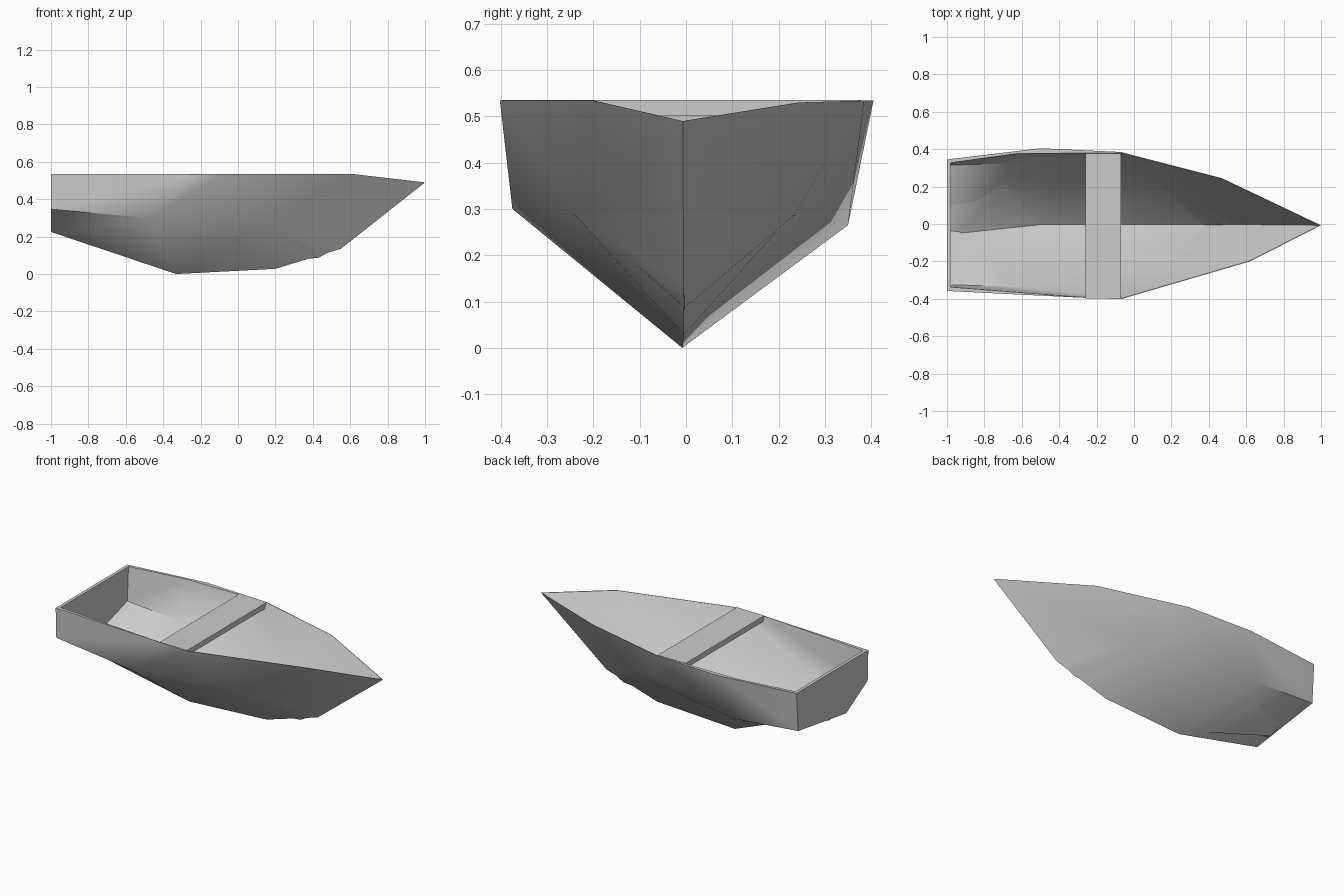
import bpy
import bmesh
import math

cube = bpy.data.objects.get("Cube")
if cube:
    bpy.data.objects.remove(cube, do_unlink=True)

grey = bpy.data.materials.new("plain grey")
grey.use_nodes = True
COLOUR = (0.6, 0.6, 0.6, 1)
grey.diffuse_color = COLOUR
grey.node_tree.nodes["Principled BSDF"].inputs["Base Color"].default_value = COLOUR

# Planks of one side, named by keel (K), chine (C), gunwale (G) and bow (B) points
PLANKS = ["K0 K1 C1", "K0 C1 C0", "C0 C1 G1 G0", "C1 G2 G1", "C1 C2 G2", "K1 C2 C1",
          "K1 K2 C2", "K2 K3 C2", "C2 G3 G2", "C2 K3 B", "C2 B G3"]
RIM = ["G0", "G1", "G2", "G3", "B"]
TOP = 0.534


def finish(bm, name):
    mesh = bpy.data.meshes.new(name)
    bm.to_mesh(mesh)
    bm.free()
    mesh.materials.append(grey)
    obj = bpy.data.objects.new(name, mesh)
    bpy.context.collection.objects.link(obj)
    bpy.ops.object.select_all(action="DESELECT")
    obj.select_set(True)
    bpy.context.view_layer.objects.active = obj
    bpy.ops.object.shade_smooth_by_angle(angle=math.radians(38))


def shell(bm, keel, left, right):
    """Half-hull planks on both sides and a transom; returns the points per side."""
    spine = {k: bm.verts.new(p) for k, p in keel.items()}
    sides = []
    for pts in (left, right):
        named = dict(spine)
        named.update({k: bm.verts.new(p) for k, p in pts.items()})
        for plank in PLANKS:
            bm.faces.new([named[k] for k in plank.split()])
        sides.append(named)
    a, b = sides
    bm.faces.new([a["G0"], a["C0"], a["K0"], b["C0"], b["G0"]])
    return sides


# Hull: outer skin, inner skin and the rim joining them
bm = bmesh.new()
outer = shell(
    bm,
    dict(K0=(-1, -0.14, 0.225), K1=(-0.33, -0.008, 0), K2=(0.2, -0.005, 0.028),
         K3=(0.55, -0.005, 0.135), B=(1, -0.007, 0.49)),
    dict(C0=(-1, 0.33, 0.295), C1=(-0.575, 0.35, 0.265), C2=(0.15, 0.228, 0.287),
         G0=(-1, 0.345, TOP), G1=(-0.5, 0.405, TOP), G2=(-0.07, 0.385, TOP),
         G3=(0.47, 0.245, 0.53)),
    dict(C0=(-1, -0.352, 0.347), C1=(-0.48, -0.375, 0.30), C2=(0.15, -0.24, 0.287),
         G0=(-1, -0.358, TOP), G1=(-0.26, -0.395, TOP), G2=(-0.07, -0.402, TOP),
         G3=(0.62, -0.2, TOP)))
inner = shell(
    bm,
    dict(K0=(-0.98, -0.004, 0.228), K1=(-0.33, -0.004, 0.02), K2=(0.43, -0.003, 0.087),
         K3=(0.58, -0.003, 0.17), B=(0.993, -0.007, 0.49)),
    dict(C0=(-0.98, 0.315, 0.325), C1=(-0.62, 0.325, 0.29), C2=(0.15, 0.232, 0.285),
         G0=(-0.98, 0.327, TOP), G1=(-0.62, 0.377, TOP), G2=(-0.07, 0.38, TOP),
         G3=(0.47, 0.243, 0.53)),
    dict(C0=(-0.98, -0.325, 0.337), C1=(-0.62, -0.335, 0.29), C2=(0.15, -0.236, 0.292),
         G0=(-0.98, -0.337, TOP), G1=(-0.26, -0.393, TOP), G2=(-0.07, -0.399, TOP),
         G3=(0.615, -0.198, TOP)))
for out, inn in zip(outer, inner):
    for p, q in zip(RIM, RIM[1:]):
        bm.faces.new([out[p], out[q], inn[q], inn[p]])
bm.faces.new([outer[0]["G0"], inner[0]["G0"], inner[1]["G0"], outer[1]["G0"]])
bmesh.ops.recalc_face_normals(bm, faces=bm.faces)
finish(bm, "hull")

# Bench: a plank across the hull, its ends cut to the flare of the sides
bm = bmesh.new()
bmesh.ops.create_cube(bm, size=1)
for v in bm.verts:
    low = v.co.z < 0
    half = 0.37 if low else 0.388
    v.co = (-0.07 if v.co.x > 0 else -0.26,
            math.copysign(half, v.co.y) - 0.01,
            0.502 if low else TOP + 0.001)
finish(bm, "bench")
